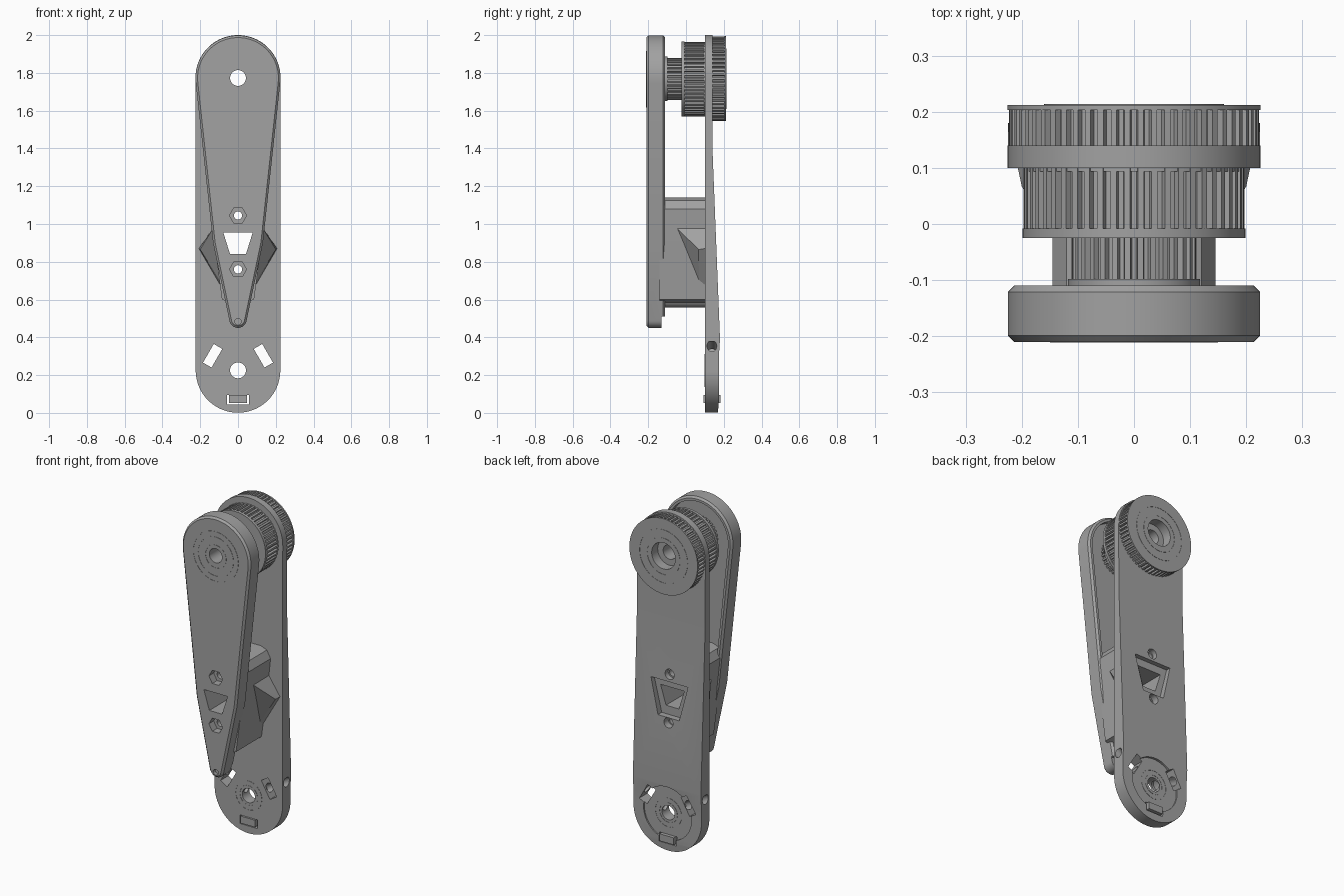
import bpy, bmesh, math
from mathutils import Vector, Matrix

if "Cube" in bpy.data.objects:
    bpy.data.objects.remove(bpy.data.objects["Cube"])

grey = bpy.data.materials.new("mid grey")
grey.use_nodes = True
COLOUR = (0.36, 0.36, 0.36, 1)
grey.diffuse_color = COLOUR
grey.node_tree.nodes["Principled BSDF"].inputs["Base Color"].default_value = COLOUR

TOP, LOW = 1.773, 0.225      # pulley axis and lower hub heights
R = 0.225                    # plate end radius


def finish(name, bm):
    bmesh.ops.recalc_face_normals(bm, faces=bm.faces)
    mesh = bpy.data.meshes.new(name)
    bm.to_mesh(mesh)
    bm.free()
    mesh.materials.append(grey)
    obj = bpy.data.objects.new(name, mesh)
    bpy.context.scene.collection.objects.link(obj)
    return obj


def prism(name, pts, a, b, axis="y", bevel=0):
    """Extrude an outline: (x, z) along y, or (y, z) along x."""
    place = (lambda p, t: (p[0], t, p[1])) if axis == "y" else (lambda p, t: (t, p[0], p[1]))
    bm = bmesh.new()
    face = bm.faces.new([bm.verts.new(place(p, a)) for p in pts])
    ext = bmesh.ops.extrude_face_region(bm, geom=[face])
    shift = Vector(place((0, 0), b - a))
    verts = [v for v in ext["geom"] if isinstance(v, bmesh.types.BMVert)]
    bmesh.ops.translate(bm, verts=verts, vec=shift)
    if bevel:
        rims = [e for e in bm.edges if any(len(f.verts) > 4 for f in e.link_faces)]
        bmesh.ops.bevel(bm, geom=rims, offset=bevel, segments=1, affect="EDGES")
    return finish(name, bm)


def hull(name, pts):
    bm = bmesh.new()
    for p in pts:
        bm.verts.new(p)
    bmesh.ops.convex_hull(bm, input=bm.verts)
    return finish(name, bm)


def arc(cz, r, start, end, n=48, cx=0):
    angles = [math.radians(start + (end - start) * i / n) for i in range(n + 1)]
    return [(cx + r * math.cos(t), cz + r * math.sin(t)) for t in angles]


def circle(cz, r, n=64):
    return arc(cz, r, 0, 360, n)[:-1]


def gear(cz, r, depth, teeth):
    """Square-ish belt teeth around a circle."""
    pts = []
    for i in range(teeth):
        for off, rad in ((-0.32, r - depth), (-0.22, r), (0.22, r), (0.32, r - depth)):
            t = (i + off) * math.tau / teeth
            pts.append((rad * math.cos(t), cz + rad * math.sin(t)))
    return pts


def trapezoid(z0, z1, half0, half1):
    return [(-half0, z0), (half0, z0), (half1, z1), (-half1, z1)]


def cut(obj, cutters):
    for c in cutters:
        c.hide_render = True
        mod = obj.modifiers.new("cut", "BOOLEAN")
        mod.operation, mod.solver, mod.object = "DIFFERENCE", "EXACT", c
    bpy.context.view_layer.update()
    graph = bpy.context.evaluated_depsgraph_get()
    mesh = bpy.data.meshes.new_from_object(obj.evaluated_get(graph))
    obj.modifiers.clear()
    obj.data = mesh


def ring(name, cz, r, width, y0, y1):
    obj = prism(name, circle(cz, r), y0, y1)
    hole = prism("ring_cutter", circle(cz, r - width), y0 - 0.1, y1 + 0.1)
    cut(obj, [hole])
    bpy.data.objects.remove(hole)
    return obj


def arm_outline(d):
    return (arc(TOP, R - d, -6, 186) + [(d - 0.132, 0.9)]
            + arc(0.496, 0.046 - d, 191, 349, 16) + [(0.132 - d, 0.9)])


# Cutters shared by the stacked parts
axle = prism("axle_cutter", circle(TOP, 0.042), -0.4, 0.4)
window = prism("window_cutter", trapezoid(0.84, 0.955, 0.042, 0.078), -0.4, 0.4)
screws = [prism("screw_cutter", circle(z, 0.022, 24), -0.4, 0.4) for z in (0.76, 1.045)]
nuts = [prism("nut_cutter", circle(z, 0.045, 6), -0.4, -0.165) for z in (0.76, 1.045)]
heads = [prism("head_cutter", circle(z, 0.03, 24), 0.125, 0.4) for z in (0.76, 1.045)]
through = [window] + screws

# Front arm: tapered plate, hollow at the back
arm = prism("front_arm", arm_outline(0), -0.21, -0.11, bevel=0.011)
arm_hollow = prism("arm_hollow_cutter", arm_outline(0.025), -0.14, 0)
tip_step = prism("tip_cutter", trapezoid(0.3, 0.51, 0.3, 0.3), -0.13, 0)
tip_hole = prism("tip_hole_cutter", circle(0.483, 0.017, 20), -0.4, -0.19)
cut(arm, through + nuts + [axle, arm_hollow, tip_step, tip_hole])

# Rear plate: stadium that thickens towards the lower hub
plate = prism("rear_plate", arc(TOP + 0.002, R, 0, 180) + arc(LOW, R - 0.001, 180, 360),
              0.10, 0.182)
slope = prism("slope_cutter", [(0.14, 2.2), (0.14, 1.4), (0.18, 0.39), (0.174, 0.3),
                               (0.174, 0.06), (0.16, -0.1), (0.4, -0.1), (0.4, 2.2)],
              -0.5, 0.5, axis="x")
hub_flat = prism("hub_cutter", circle(LOW, 0.158), 0.166, 0.4)
hub_hole = prism("hub_hole_cutter", circle(LOW, 0.042), 0, 0.4)
recess = prism("recess_cutter", trapezoid(0.79, 1.0, 0.07, 0.122), 0.128, 0.4)
slots, bores = [], []
for deg in (30, 150, 270):
    t = math.radians(deg)
    out, side = Vector((math.cos(t), math.sin(t))), Vector((-math.sin(t), math.cos(t)))
    mid = Vector((0, LOW)) + out * 0.155
    corners = [mid + out * a * 0.026 + side * b * 0.057
               for a, b in ((-1, -1), (1, -1), (1, 1), (-1, 1))]
    slots.append(prism("slot_cutter", corners, 0, 0.4))
    # radial clamp screw bore
    bm = bmesh.new()
    bmesh.ops.create_cone(bm, cap_ends=True, segments=24, radius1=0.026, radius2=0.026, depth=0.25)
    turn = Vector((0, 0, 1)).rotation_difference(Vector((out.x, 0, out.y))).to_matrix().to_4x4()
    centre = Vector((out.x * 0.145, 0.137, LOW + out.y * 0.145))
    bm.transform(Matrix.Translation(centre) @ turn)
    bores.append(finish("bore_cutter", bm))
cut(plate, [slope, hub_flat, hub_hole, recess, axle] + heads + through + slots + bores)
clamp_nut = prism("clamp_nut", trapezoid(0.052, 0.094, 0.047, 0.047), 0.092, 0.183)

# Spacer between arm and plate, with side wings
spacer_outline = [(0.085, 0.6), (0.125, 0.9), (0.145, 1.08), (0.12, 1.125), (0.08, 1.14)]
spacer = prism("spacer", spacer_outline + [(-x, z) for x, z in reversed(spacer_outline)]
               + arc(0.6, 0.042, 200, 340, 8), -0.14, 0.10)
cut(spacer, through)
for s, label in ((1, "left"), (-1, "right")):
    hull(label + "_wing", [(s * x, y, z) for x, y, z in (
        (0.207, 0.1, 0.87), (0.2, 0.067, 0.865), (0.13, -0.05, 0.98),
        (0.09, 0.068, 0.69), (0.09, 0.1, 0.67), (0.09, 0.1, 1.04), (0.09, 0, 0.85))])

# Pulleys on the upper axle: outline, front, back
bearing_seat = prism("bearing_cutter", circle(TOP, 0.078), 0.155, 0.4)
pulleys = (
    ("small_pulley", gear(TOP - 0.005, 0.112, 0.01, 30), -0.14, -0.015),
    ("small_flange", circle(TOP - 0.005, 0.118), -0.11, -0.098),
    ("middle_pulley", gear(TOP - 0.006, 0.197, 0.012, 50), -0.02, 0.1),
    ("middle_flange", circle(TOP - 0.006, 0.199), -0.025, -0.008),
    ("middle_rear_flange", circle(TOP - 0.006, 0.195), 0.094, 0.1),
    ("rear_pulley", gear(TOP - 0.004, 0.223, 0.012, 58), 0.14, 0.205),
    ("rear_flange", circle(TOP - 0.004, 0.225), 0.203, 0.212),
)
for name, outline, y0, y1 in pulleys:
    cut(prism(name, outline, y0, y1), [axle, bearing_seat])

# Fine bearing rings, barely proud of the faces
for r in (0.15, 0.118, 0.07):
    ring("front_ring", TOP - 0.006, r, 0.004, -0.2115, -0.205)
for r in (0.16, 0.11):
    ring("rear_ring", TOP - 0.004, r, 0.004, 0.208, 0.2135)
for r in (0.088, 0.06):
    ring("hub_ring", LOW, r, 0.004, 0.0985, 0.1675)

# Remove cutters, then smooth the round sides with sharp edges kept
for obj in list(bpy.context.scene.objects):
    if obj.name.split(".")[0].endswith("_cutter"):
        bpy.data.objects.remove(obj)
    elif obj.type == "MESH":
        obj.data.shade_smooth()
        obj.data.set_sharp_from_angle(angle=math.radians(25))
